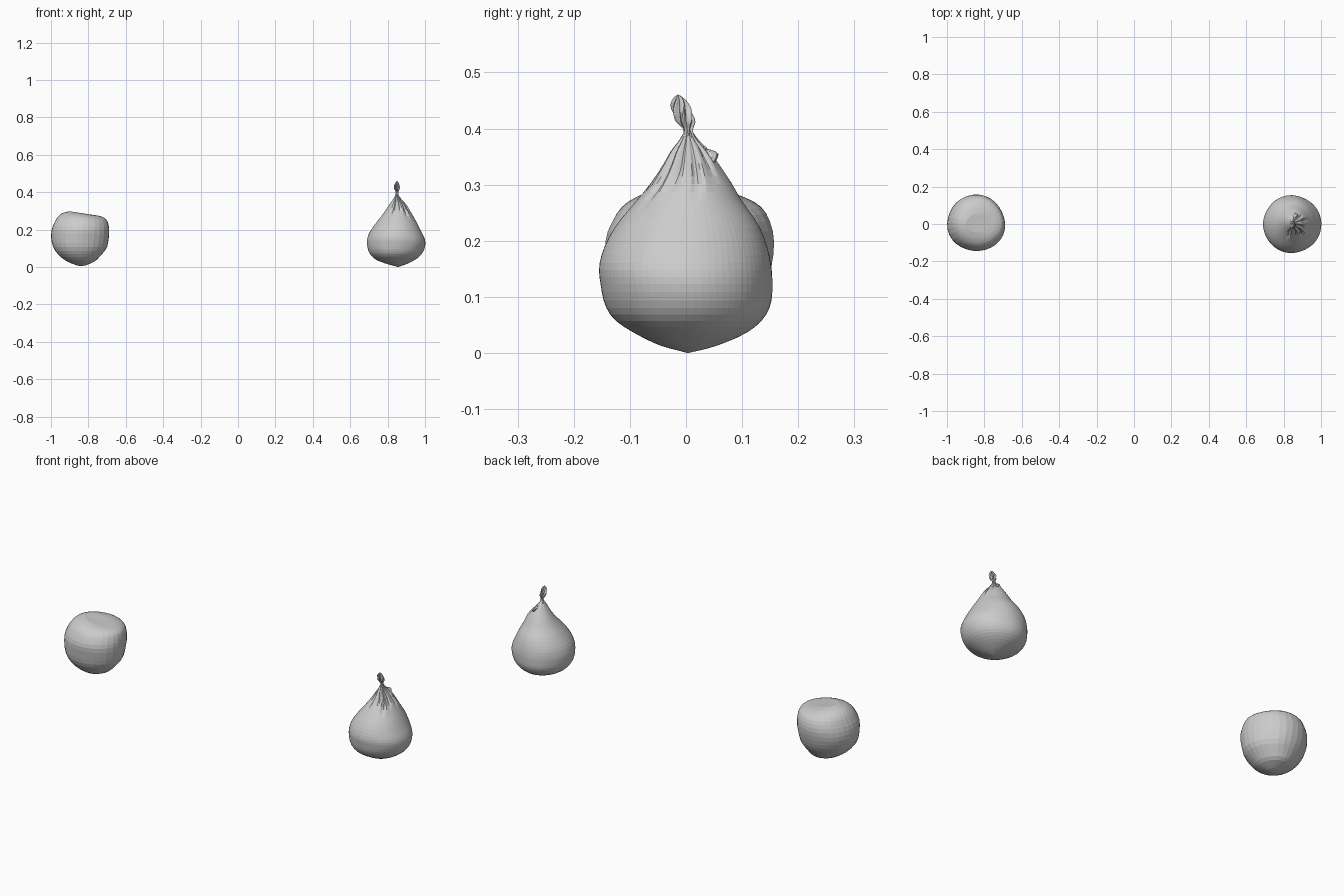
import bpy, bmesh, math
from mathutils import Vector, noise


def spline(rows, t):
    """Catmull-Rom through rows of numbers, t in 0..1."""
    f = t * (len(rows) - 1)
    i = min(int(f), len(rows) - 2)
    u = f - i
    p = [rows[max(0, min(len(rows) - 1, i + k))] for k in (-1, 0, 1, 2)]
    return [0.5 * (2 * b + (c - a) * u + (2 * a - 5 * b + 4 * c - d) * u * u
                   + (3 * b - a - 3 * c + d) * u ** 3) for a, b, c, d in zip(*p)]


def loft(name, rows, segs, rings, shape, bottom, top):
    """Skin rings given as (z, x min, x max, y min, y max)."""
    bm = bmesh.new()
    loops = []
    for r in range(rings + 1):
        z, x0, x1, y0, y1 = spline(rows, r / rings)
        loop = []
        for s in range(segs):
            a = 2 * math.pi * s / segs
            k, dz, twist = shape(a, z)
            c, n = math.cos(a + twist), math.sin(a + twist)
            loop.append(bm.verts.new(((x0 + x1) / 2 + (x1 - x0) / 2 * k * c,
                                      (y0 + y1) / 2 + (y1 - y0) / 2 * k * n, z + dz)))
        loops.append(loop)
    ends = [bm.verts.new(bottom), bm.verts.new(top)]
    for s in range(segs):
        e = (s + 1) % segs
        for lo, hi in zip(loops, loops[1:]):
            bm.faces.new((lo[s], lo[e], hi[e], hi[s]))
        bm.faces.new((ends[0], loops[0][e], loops[0][s]))
        bm.faces.new((ends[1], loops[-1][s], loops[-1][e]))
    mesh = bpy.data.meshes.new(name)
    bm.to_mesh(mesh)
    bm.free()
    obj = bpy.data.objects.new(name, mesh)
    bpy.context.collection.objects.link(obj)
    return obj


def lump(a, z, seed):
    return noise.noise(Vector((math.cos(a) * 1.3, math.sin(a) * 1.3, z * 9 + seed)))


# Lumpy round ball
def ball_shape(a, z):
    k = 1 + 0.015 * math.cos(3 * (a - math.pi / 2)) + 0.03 * lump(a, z, 3)
    return k, -0.009 * math.cos(a) * max(0, min(1, (z - 0.2) / 0.08)), 0


ball_rows = [(.010, -.865, -.81, -.025, .03), (.03, -.915, -.765, -.075, .085),
             (.06, -.955, -.735, -.11, .11), (.10, -.985, -.705, -.135, .135),
             (.15, -1, -.694, -.145, .15), (.20, -.998, -.69, -.147, .155),
             (.24, -.98, -.694, -.13, .145), (.265, -.96, -.705, -.11, .125),
             (.281, -.935, -.735, -.08, .09), (.289, -.90, -.785, -.045, .05)]
loft("round_ball", ball_rows, 30, 20, ball_shape, (-.84, 0, .004), (-.845, 0, .288))

# Tied sack: (angle in degrees, lower z, depth) of the gathered creases
creases = [(-115, .27, .16), (-80, .29, .14), (-52, .26, .16), (-25, .29, .15),
           (8, .28, .17), (38, .31, .16), (75, .33, .12), (150, .34, .1)]


def sack_shape(a, z):
    k = 1 + 0.025 * lump(a, z, 8)
    for deg, low, depth in creases:
        d = (a - math.radians(deg) + math.pi) % (2 * math.pi) - math.pi
        fade = max(0, min(1, (z - low) / 0.04))
        k -= depth * fade * math.exp(-(d / 0.09) ** 2)
        k += depth * 0.4 * fade * math.exp(-((d - 0.2) / 0.12) ** 2)
    return k, 0, 0


sack_rows = [(.006, .835, .875, -.02, .03), (.015, .80, .90, -.05, .06),
             (.035, .745, .94, -.09, .105), (.06, .712, .973, -.127, .135),
             (.09, .695, .992, -.146, .15), (.125, .69, 1, -.154, .153),
             (.155, .693, .996, -.155, .152), (.19, .706, .981, -.144, .145),
             (.23, .733, .961, -.122, .128), (.27, .765, .938, -.09, .10),
             (.305, .79, .918, -.06, .08), (.335, .81, .898, -.04, .06),
             (.36, .827, .876, -.026, .042), (.38, .839, .861, -.011, .022),
             (.396, .845, .855, -.003, .011)]
loft("tied_sack", sack_rows, 72, 34, sack_shape, (.855, .003, 0), (.85, .004, .40))


# Small overlapping fold near the neck
loft("neck_fold", [(.325, .868, .880, .030, .044), (.342, .860, .878, .034, .053),
                   (.355, .854, .872, .035, .058), (.362, .850, .864, .028, .046)],
     8, 6, lambda a, z: (1, 0, 0), (.876, .034, .315), (.854, .034, .365))


# Twisted tuft above the tie
def tuft_shape(a, z):
    return 1 + 0.28 * math.cos(6 * a), 0, (z - .39) * 28


tuft_rows = [(.388, .843, .857, -.003, .012), (.400, .844, .856, -.004, .011),
             (.412, .839, .861, -.014, .013), (.425, .837, .862, -.020, .010),
             (.440, .838, .860, -.024, .004), (.452, .843, .857, -.022, -.004),
             (.458, .847, .853, -.018, -.010)]
loft("twisted_tuft", tuft_rows, 36, 18, tuft_shape, (.85, .004, .386), (.85, -.014, .461))
